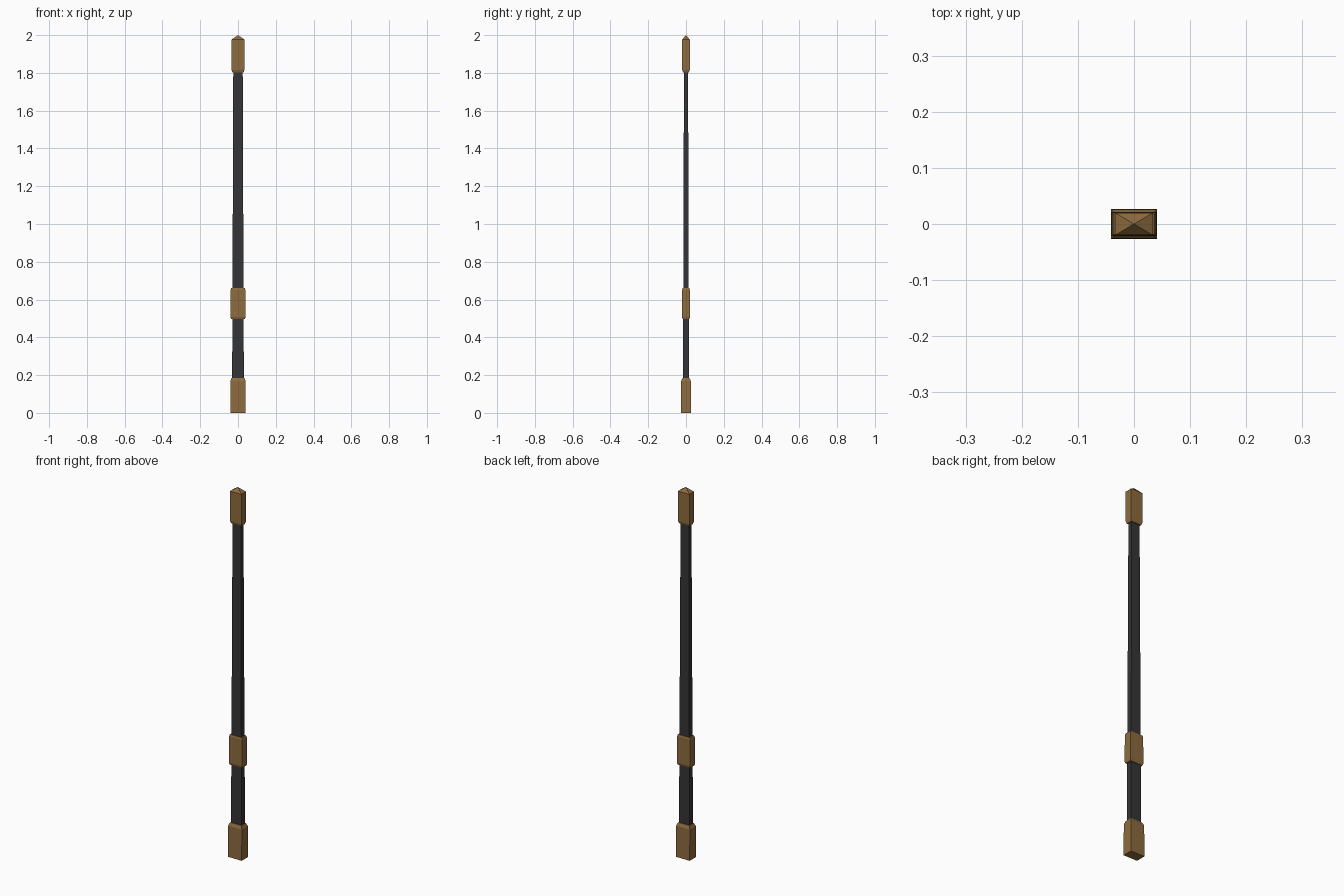
import bpy, bmesh

if "Cube" in bpy.data.objects:
    bpy.data.objects.remove(bpy.data.objects["Cube"])


def material(name, color):
    m = bpy.data.materials.new(name)
    m.diffuse_color = color
    m.use_nodes = True
    m.node_tree.nodes["Principled BSDF"].inputs["Base Color"].default_value = m.diffuse_color
    return m


dark = material("dark_leather", (0.035, 0.035, 0.038, 1))
bronze = material("bronze", (0.27, 0.15, 0.05, 1))


def loft(name, sections, mat, tip=None):
    """Stack rectangular sections (half width, half depth, z); optional pointed end."""
    bm = bmesh.new()
    rings = [[bm.verts.new((sx * w, sy * d, z))
              for sx, sy in ((-1, -1), (1, -1), (1, 1), (-1, 1))]
             for w, d, z in sections]
    for a, b in zip(rings, rings[1:]):
        for i in range(4):
            j = (i + 1) % 4
            bm.faces.new((a[i], a[j], b[j], b[i]))
    bm.faces.new(rings[0][::-1])
    if tip is None:
        bm.faces.new(rings[-1])
    else:
        apex = bm.verts.new((0, 0, tip))
        for i in range(4):
            bm.faces.new((rings[-1][i], rings[-1][(i + 1) % 4], apex))
    bmesh.ops.recalc_face_normals(bm, faces=bm.faces)
    mesh = bpy.data.meshes.new(name)
    bm.to_mesh(mesh)
    bm.free()
    mesh.materials.append(mat)
    ob = bpy.data.objects.new(name, mesh)
    bpy.context.collection.objects.link(ob)
    return ob


# Slightly tapering dark shaft
loft("shaft", [(0.031, 0.0155, 0.17), (0.025, 0.011, 1.82)], dark)

# Bottom fitting with chamfered upper rim
loft("bottom_fitting", [(0.041, 0.027, 0.0), (0.041, 0.026, 0.168),
                        (0.034, 0.019, 0.185)], bronze)

# Middle band, chamfered at both ends
loft("middle_band", [(0.037, 0.018, 0.497), (0.040, 0.0215, 0.507),
                     (0.039, 0.0205, 0.65), (0.036, 0.0175, 0.66)], bronze)

# Top fitting ending in a low pyramid
loft("top_fitting", [(0.030, 0.016, 1.803), (0.034, 0.020, 1.815),
                     (0.034, 0.020, 1.977)], bronze, tip=2.0)
